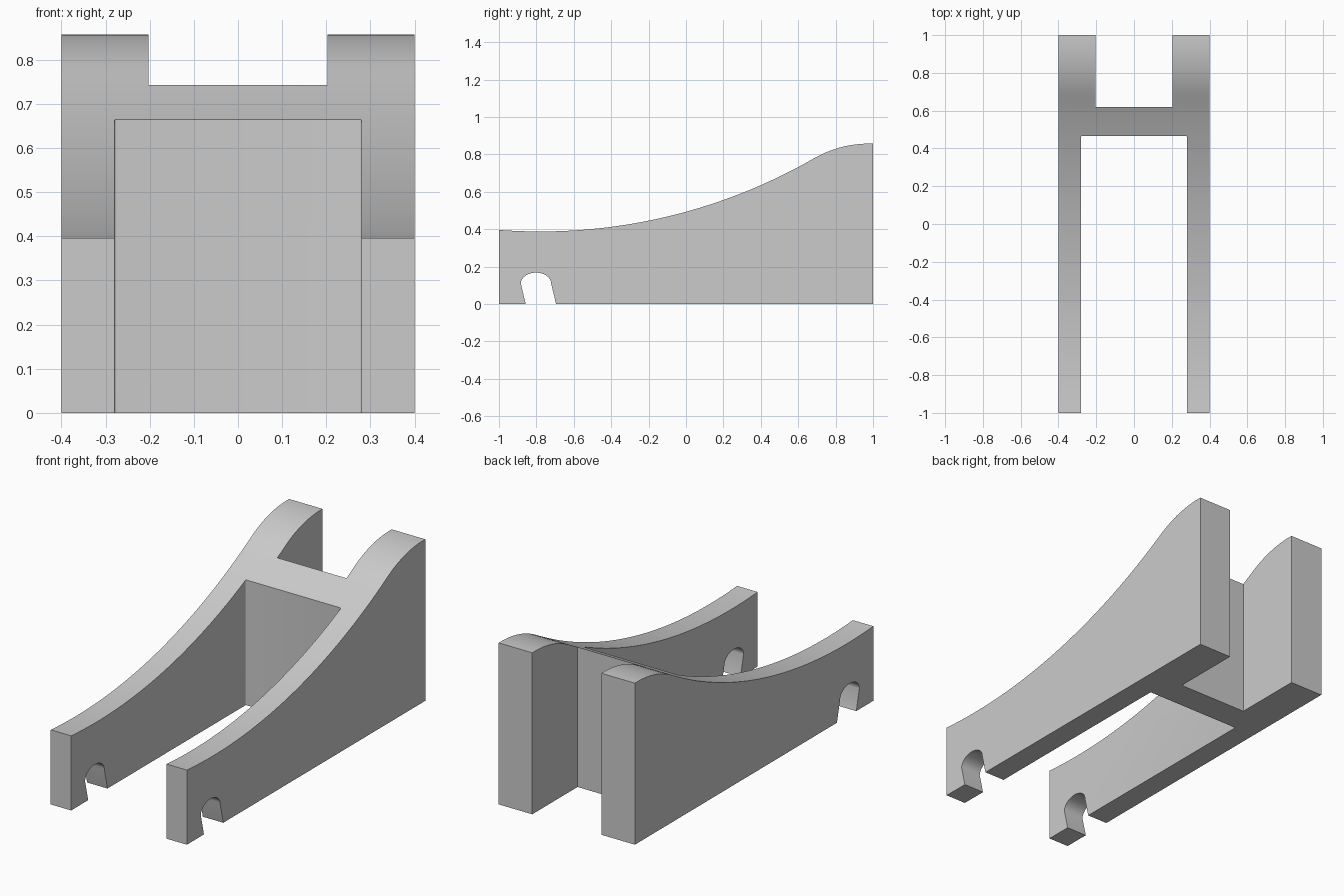
import bpy
import bmesh
from math import sin, cos, pi, sqrt

default_cube = bpy.data.objects.get("Cube")
if default_cube:
    bpy.data.objects.remove(default_cube, do_unlink=True)

HALF_WIDTH = 0.4
grey = bpy.data.materials.new("plain grey")
grey.use_nodes = True
grey.diffuse_color = (0.6, 0.6, 0.6, 1)
grey.node_tree.nodes["Principled BSDF"].inputs["Base Color"].default_value = (0.6, 0.6, 0.6, 1)


def add_object(name, bm):
    bmesh.ops.recalc_face_normals(bm, faces=bm.faces)
    mesh = bpy.data.meshes.new(name)
    bm.to_mesh(mesh)
    bm.free()
    obj = bpy.data.objects.new(name, mesh)
    bpy.context.collection.objects.link(obj)
    mesh.materials.append(grey)
    return obj


def top_height(y):
    """Shallow hollow arc running tangentially into a rounded crest."""
    if y < 0.684:
        return 3.324 - sqrt(2.936 ** 2 - (y + 0.78) ** 2)
    return 0.264 + sqrt(0.594 ** 2 - (y - 0.98) ** 2)


def slot_cutter(name, half_width, y0, y1, radius):
    """Tall box with slightly rounded upright edges."""
    bm = bmesh.new()
    bmesh.ops.create_cube(bm, size=1)
    for v in bm.verts:
        v.co.x *= 2 * half_width
        v.co.y = y0 if v.co.y < 0 else y1
        v.co.z *= 4
    if radius:
        upright = [e for e in bm.edges
                   if abs(e.verts[0].co.z - e.verts[1].co.z) > 1]
        bmesh.ops.bevel(bm, geom=upright, offset=radius, segments=4,
                        profile=0.5, affect='EDGES')
    obj = add_object(name, bm)
    obj.hide_render = True
    return obj


# Side profile: base with arched foot notch, then the curved top
profile = [(-1, 0), (-0.857, 0)]
steps = 20
for i in range(steps + 1):
    a = pi - pi * i / steps
    profile.append((-0.802 + 0.081 * cos(a), 0.11 + 0.058 * sin(a)))
profile += [(-0.695, 0), (1, 0)]
steps = 64
profile += [(y, top_height(y)) for y in (1 - 2 * i / steps for i in range(steps + 1))]

# Solid body across the full width
bm = bmesh.new()
face = bm.faces.new([bm.verts.new((-HALF_WIDTH, y, z)) for y, z in profile])
extruded = bmesh.ops.extrude_face_region(bm, geom=[face])
moved = [g for g in extruded["geom"] if isinstance(g, bmesh.types.BMVert)]
bmesh.ops.translate(bm, verts=moved, vec=(2 * HALF_WIDTH, 0, 0))
body = add_object("ramp_stand", bm)

# Front opening and rear slot leave two side rails and a cross wall
cutters = [slot_cutter("front_opening_cutter", 0.28, -1.5, 0.465, 0.005),
           slot_cutter("rear_slot_cutter", 0.203, 0.62, 1.5, 0)]
bpy.ops.object.select_all(action='DESELECT')
body.select_set(True)
bpy.context.view_layer.objects.active = body
for cutter in cutters:
    mod = body.modifiers.new(cutter.name, 'BOOLEAN')
    mod.operation = 'DIFFERENCE'
    mod.solver = 'EXACT'
    mod.object = cutter
    bpy.ops.object.modifier_apply(modifier=mod.name)
    bpy.data.objects.remove(cutter, do_unlink=True)

bpy.ops.object.shade_smooth_by_angle(angle=pi / 6)
